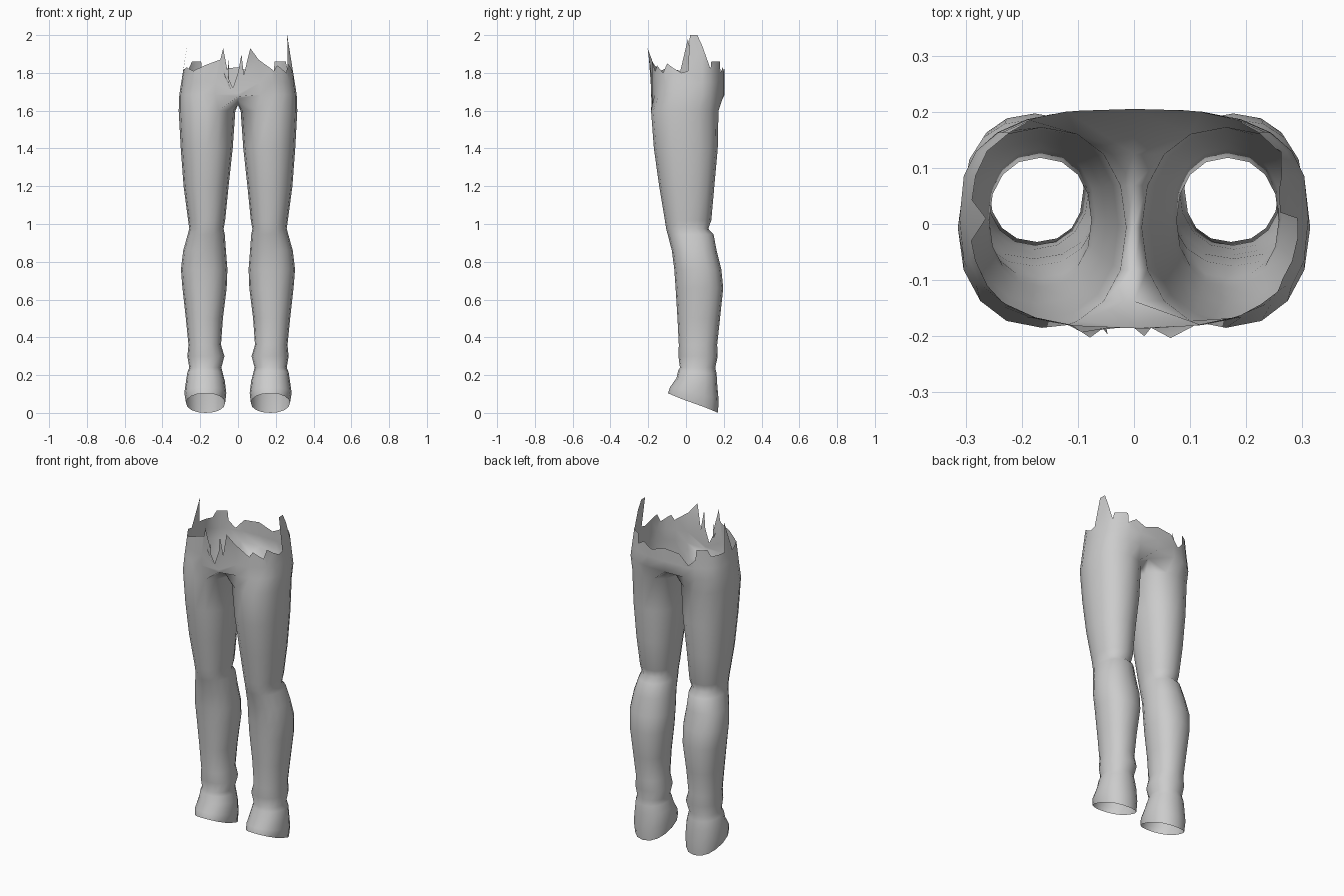
import bpy, bmesh, math

N = 16          # sides of each leg
H = 12          # segments of each hip half

# Leg profile: z, inner x, outer x, front y, back y, front-up tilt
LEG = [
    (0.052, 0.068, 0.275, -0.095, 0.170, 0.052),
    (0.105, 0.062, 0.284, -0.085, 0.172, 0.030),
    (0.170, 0.070, 0.275, -0.050, 0.165, 0.015),
    (0.215, 0.082, 0.268, -0.042, 0.162, 0.008),
    (0.240, 0.088, 0.258, -0.032, 0.155, 0.0),
    (0.300, 0.072, 0.268, -0.040, 0.168, 0.0),
    (0.360, 0.090, 0.262, -0.038, 0.165, 0.0),
    (0.500, 0.080, 0.276, -0.045, 0.180, 0.0),
    (0.660, 0.060, 0.294, -0.055, 0.197, 0.0),
    (0.760, 0.056, 0.302, -0.062, 0.187, 0.0),
    (0.860, 0.064, 0.290, -0.075, 0.162, 0.0),
    (0.945, 0.070, 0.266, -0.097, 0.146, 0.0),
    (0.975, 0.076, 0.258, -0.105, 0.118, 0.0),
    (1.020, 0.068, 0.264, -0.112, 0.134, 0.0),
    (1.200, 0.050, 0.288, -0.142, 0.150, 0.0),
    (1.400, 0.028, 0.303, -0.170, 0.168, 0.0),
    (1.600, 0.014, 0.314, -0.185, 0.172, 0.0),
]

# Torn waist edge: position round the half (0 front centre, 12 back centre), z
TORN = {
    1: [(0, 1.80), (.08, 1.90), (.15, 1.79), (.5, 1.93), (1, 1.87), (2.2, 1.81),
        (2.6, 1.84), (3.7, 1.80), (4.26, 1.85), (5.7, 1.80), (6, 1.81), (6.06, 2.0),
        (6.55, 2.0), (8, 1.82), (8.1, 1.86), (9.65, 1.86), (9.8, 1.80),
        (10.5, 1.83), (11.3, 1.80), (12, 1.83)],
    -1: [(0, 1.80), (.12, 1.72), (.28, 1.715), (.3, 1.88), (.36, 1.81), (.65, 1.93),
         (.8, 1.87), (2, 1.84), (3.2, 1.81), (4.5, 1.83), (5.6, 1.81), (6, 1.98),
         (6.3, 1.82), (8, 1.82), (8.4, 1.86), (9.6, 1.86), (9.8, 1.80),
         (10.5, 1.76), (11.2, 1.82), (12, 1.83)],
}


def power(v, p):
    return math.copysign(abs(v) ** p, v)


def hip_point(t, z):
    """Point on the rounded hip outline at position t and height z."""
    b = math.pi * t / H
    rx = 0.31 - 0.16 * (z - 1.69)
    y = 0.01 - 0.195 * power(math.cos(b), 0.7)
    if t < 1:
        y -= 0.15 * max(0, z - 1.8)
    x = 0 if t in (0, H) else rx * abs(math.sin(b)) ** 0.7
    return x, y, z


def torn_height(edge, t):
    for (t0, z0), (t1, z1) in zip(edge, edge[1:]):
        if t0 <= t <= t1:
            return z0 + (z1 - z0) * (t - t0) / (t1 - t0)


bm = bmesh.new()
for s in (1, -1):
    def vert(x, y, z):
        return bm.verts.new((s * x, y, z))

    def face(*vs):
        bm.faces.new(vs if s > 0 else vs[::-1])

    # Leg tube
    rings = []
    for z, xi, xo, yf, yb, tilt in LEG:
        ring = []
        for i in range(N):
            a = 2 * math.pi * i / N
            ring.append(vert((xi + xo) / 2 + (xo - xi) / 2 * power(math.sin(a), 0.9),
                             (yf + yb) / 2 - (yb - yf) / 2 * power(math.cos(a), 0.9),
                             z + tilt * math.cos(a)))
        rings.append(ring)
    for lo, hi in zip(rings, rings[1:]):
        for i in range(N):
            k = (i + 1) % N
            face(lo[i], lo[k], hi[k], hi[i])
    top = rings[-1]

    # Crotch strip along the centre line
    crotch = {i: vert(0, top[i].co.y, 1.665 if i in (10, 14) else 1.63)
              for i in range(10, 15)}
    for i in range(10, 14):
        face(top[i], top[i + 1], crotch[i + 1], crotch[i])
    face(top[14], top[15], crotch[14])
    face(top[9], top[10], crotch[10])

    # Hip rows
    base = [crotch[14], top[15]] + top[:10] + [crotch[10]]
    for z in (1.685, 1.75):
        row = [vert(*hip_point(j, z - (0.06 if z > 1.7 else 0.01) * (j == 0)))
               for j in range(H + 1)]
        for j in range(H):
            face(base[j], base[j + 1], row[j + 1], row[j])
        base = row

    # Torn waist edge
    edge = TORN[s]
    ts = sorted({float(t) for t, _ in edge} | {float(j) for j in range(H + 1)})
    tips = {t: vert(*hip_point(t, torn_height(edge, t))) for t in ts}
    for j in range(H):
        over = [tips[t] for t in ts if j <= t <= j + 1]
        face(base[j], base[j + 1], *over[::-1])

# Join both halves on the centre line
bmesh.ops.remove_doubles(bm, verts=[v for v in bm.verts if abs(v.co.x) < 1e-5], dist=1e-4)
bmesh.ops.triangulate(bm, faces=[f for f in bm.faces if len(f.verts) > 4])
for f in bm.faces:
    f.smooth = True

mesh = bpy.data.meshes.new("trousers")
bm.to_mesh(mesh)
bm.free()
cloth = bpy.data.materials.new("grey_cloth")
cloth.diffuse_color = (0.6, 0.6, 0.6, 1)
mesh.materials.append(cloth)
trousers = bpy.data.objects.new("trousers", mesh)
bpy.context.collection.objects.link(trousers)
